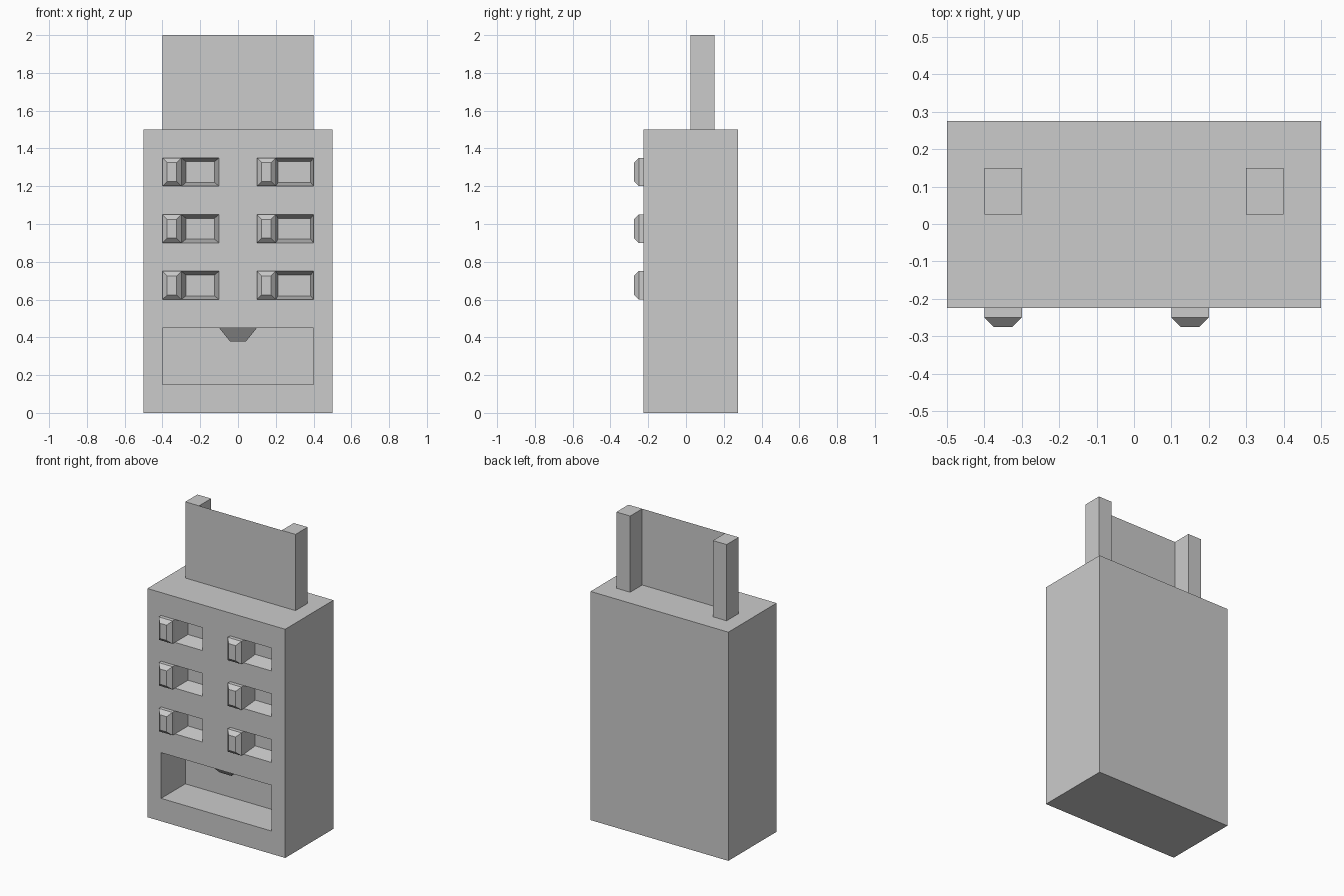
import bpy, bmesh

if "Cube" in bpy.data.objects:
    bpy.data.objects.remove(bpy.data.objects["Cube"])

FRONT = -0.225


def add_mesh(name, bm):
    bmesh.ops.recalc_face_normals(bm, faces=bm.faces)
    mesh = bpy.data.meshes.new(name)
    bm.to_mesh(mesh)
    bm.free()
    obj = bpy.data.objects.new(name, mesh)
    bpy.context.collection.objects.link(obj)
    return obj


def loft(name, sections):
    """Capped solid through rectangles (y, x0, x1, z0, z1)."""
    bm = bmesh.new()
    rings = [[bm.verts.new(p) for p in ((x0, y, z0), (x1, y, z0), (x1, y, z1), (x0, y, z1))]
             for y, x0, x1, z0, z1 in sections]
    for a, b in zip(rings, rings[1:]):
        for i in range(4):
            j = (i + 1) % 4
            bm.faces.new((a[i], a[j], b[j], b[i]))
    bm.faces.new(rings[0])
    bm.faces.new(rings[-1])
    return add_mesh(name, bm)


def box(name, x0, x1, y0, y1, z0, z1):
    return loft(name, [(y0, x0, x1, z0, z1), (y1, x0, x1, z0, z1)])


def cut(target, cutter):
    cutter.hide_render = True
    mod = target.modifiers.new("cut", 'BOOLEAN')
    mod.operation = 'DIFFERENCE'
    mod.solver = 'EXACT'
    mod.object = cutter
    bpy.context.view_layer.objects.active = target
    bpy.ops.object.modifier_apply(modifier=mod.name)
    bpy.data.objects.remove(cutter)


# Cabinet with the large delivery opening
body = box("cabinet", -0.5, 0.5, FRONT, 0.275, 0, 1.5)
cut(body, box("tray_cutter", -0.4, 0.4, -0.3, 0.025, 0.15, 0.45))

# Six stations: raised button plus tapered recess beside it
for x, inset_l, inset_r in ((-0.4, 0.025, 0.025), (0.1, 0.012, 0.015)):
    for z in (0.6, 0.9, 1.2):
        loft("button", [(FRONT, x, x + 0.1, z, z + 0.15),
                        (-0.25, x, x + 0.1, z, z + 0.15),
                        (-0.275, x + 0.025, x + 0.075, z + 0.025, z + 0.125)])
        x0, x1, z1 = x + 0.1, x + 0.3, z + 0.15
        cut(body, loft("slot_cutter", [
            (-0.3, x0, x1, z, z1), (FRONT, x0, x1, z, z1),
            (FRONT + 0.1, x0 + inset_l, x1 - inset_r, z + 0.02, z1 - 0.02)]))

# Tapered nozzle hanging from the opening's ceiling
bm = bmesh.new()
rings = [[bm.verts.new((sx * h, -0.085 + sy * h, z))
          for sx, sy in ((-1, -1), (1, -1), (1, 1), (-1, 1))]
         for h, z in ((0.1, 0.45), (0.042, 0.378))]
for i in range(4):
    j = (i + 1) % 4
    bm.faces.new((rings[0][i], rings[0][j], rings[1][j], rings[1][i]))
for r in rings:
    bm.faces.new(r)
add_mesh("nozzle", bm)

# Sign on top: two posts and a thin panel flush with their fronts
for x in (-0.4, 0.3):
    box("sign_post", x, x + 0.1, 0.025, 0.15, 1.5, 2.0)
bm = bmesh.new()
bm.faces.new([bm.verts.new((x, 0.025, z))
              for x, z in ((-0.3, 1.5), (0.3, 1.5), (0.3, 2.0), (-0.3, 2.0))])
add_mesh("sign_panel", bm)
